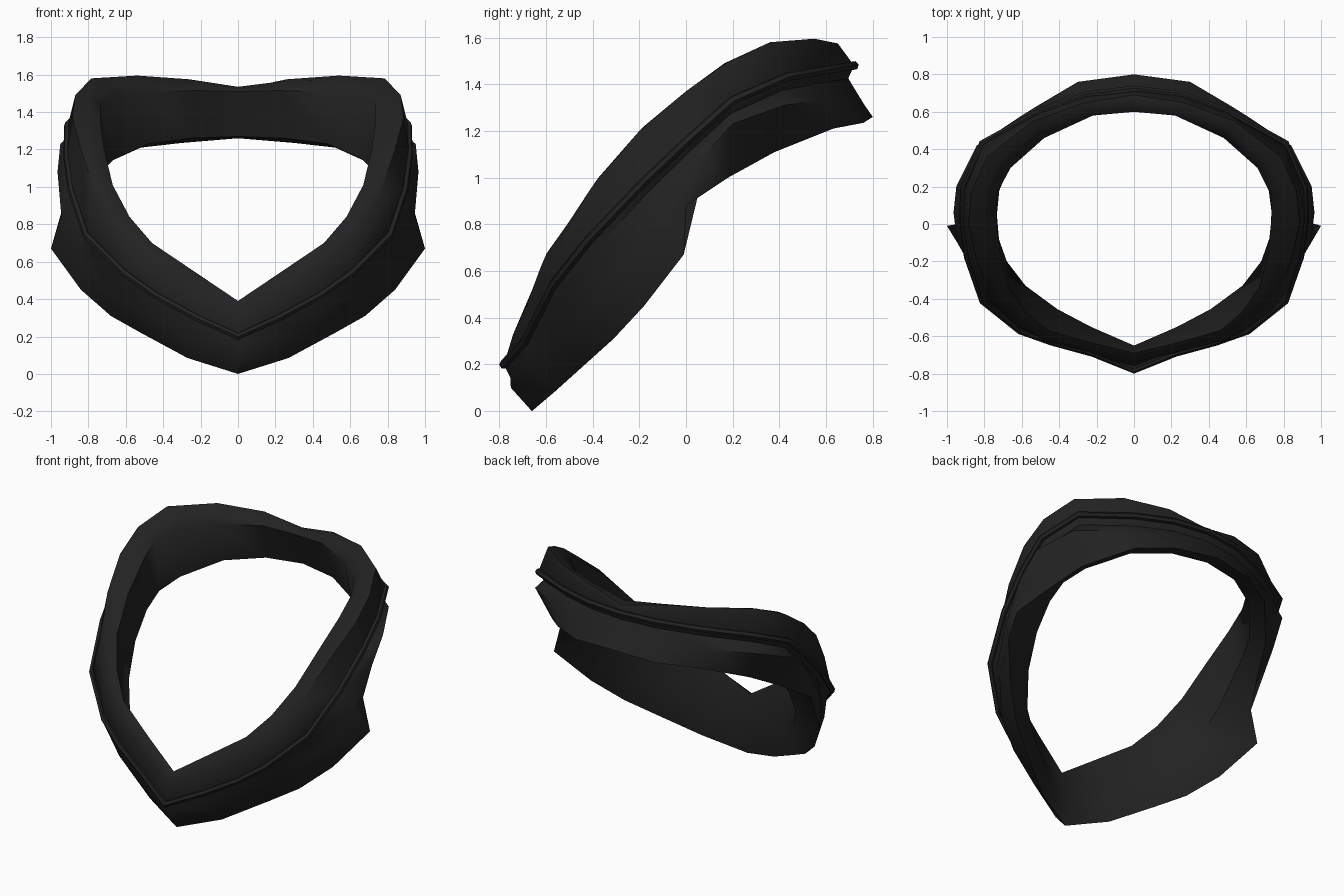
import bpy, bmesh

if "Cube" in bpy.data.objects:
    bpy.data.objects.remove(bpy.data.objects["Cube"])

black = bpy.data.materials.new("black_fabric")
black.diffuse_color = (0.016, 0.016, 0.016, 1)
black.use_nodes = True
black.node_tree.nodes["Principled BSDF"].inputs["Base Color"].default_value = black.diffuse_color

# Guide lines for the right half, each running from front centre to back centre
lining_edge = [(0, -.65, .17), (.23, -.55, .26), (.41, -.455, .36), (.58, -.33, .47),
               (.68, -.2, .65), (.73, -.06, .84), (.735, .07, 1.0), (.72, .18, 1.09),
               (.66, .32, 1.15), (.48, .53, 1.23), (.25, .66, 1.26), (0, .70, 1.27)]
inner_rim = [(0, -.69, .39), (.23, -.635, .545), (.46, -.57, .70), (.58, -.47, .84),
             (.67, -.34, 1.01), (.715, -.16, 1.2), (.735, .03, 1.35), (.735, .16, 1.45),
             (.66, .3, 1.49), (.48, .46, 1.505), (.22, .58, 1.515), (0, .60, 1.51)]
shoulder = [(0, -.74, .33), (.25, -.68, .46), (.48, -.625, .61), (.625, -.54, .73),
            (.755, -.41, .95), (.84, -.2, 1.2), (.885, 0, 1.37), (.87, .17, 1.49),
            (.785, .36, 1.58), (.54, .55, 1.595), (.26, .65, 1.575), (0, .69, 1.52)]
seam = [(0, -.78, .2), (.22, -.69, .3), (.44, -.63, .42), (.61, -.57, .54),
        (.81, -.41, .74), (.89, -.18, .98), (.915, .02, 1.17), (.91, .2, 1.33),
        (.81, .43, 1.43), (.5, .6, 1.46), (.25, .69, 1.475), (0, .72, 1.48)]
fold = [(0, -.75, .1), (.27, -.64, .19), (.5, -.56, .31), (.68, -.46, .43),
        (.83, -.3, .6), (.945, -.1, .85), (.965, .06, 1.08), (.95, .2, 1.23),
        (.84, .42, 1.31), (.6, .58, 1.33), (.3, .71, 1.31), (0, .765, 1.31)]
hem = [(0, -.66, 0), (.27, -.56, .085), (.52, -.41, .22), (.68, -.31, .31),
       (.84, -.18, .45), (1, -.01, .67), (.94, 0, .88), (.84, .18, 1.0),
       (.74, .38, 1.11), (.52, .63, 1.21), (.3, .76, 1.235), (0, .8, 1.26)]

# Rounded top between rim and shoulder, and the groove under the piping
crest = [tuple((u + v) / 2 + d for u, v, d in zip(a, b, (0, 0, .02)))
         for a, b in zip(inner_rim, shoulder)]
groove = [(x * .965, y * .965, z - .055) for x, y, z in seam]


def ring(half):
    """Mirror a half guide line into a closed loop."""
    return half + [(-x, y, z) for x, y, z in half[-2:0:-1]]


def finish(obj, angle):
    obj.data.materials.clear()
    obj.data.materials.append(black)
    bpy.ops.object.select_all(action='DESELECT')
    obj.select_set(True)
    bpy.context.view_layer.objects.active = obj
    bpy.ops.object.shade_smooth_by_angle(angle=angle)


def skin(name, rails):
    """Closed ring whose cross-section passes through all the guide lines."""
    bm = bmesh.new()
    loops = [[bm.verts.new(p) for p in ring(r)] for r in rails]
    n = len(loops[0])
    for k, a in enumerate(loops):
        b = loops[(k + 1) % len(loops)]
        for i in range(n):
            j = (i + 1) % n
            bm.faces.new((a[i], a[j], b[j], b[i]))
    bmesh.ops.recalc_face_normals(bm, faces=bm.faces)
    me = bpy.data.meshes.new(name)
    bm.to_mesh(me)
    bm.free()
    obj = bpy.data.objects.new(name, me)
    bpy.context.collection.objects.link(obj)
    finish(obj, 0.9)


# Collar body: lining, rolled top, outer wall and flared lower flap
skin("collar_body", [lining_edge, inner_rim, crest, shoulder, seam, groove, fold, hem])

# Raised piping along the seam
cu = bpy.data.curves.new("piping", 'CURVE')
cu.dimensions = '3D'
cu.bevel_depth = 0.02
cu.bevel_resolution = 1
pts = ring(seam)
sp = cu.splines.new('POLY')
sp.points.add(len(pts) - 1)
for p, co in zip(sp.points, pts):
    p.co = (*co, 1)
sp.use_cyclic_u = True
pipe = bpy.data.objects.new("piping", cu)
bpy.context.collection.objects.link(pipe)
bpy.ops.object.select_all(action='DESELECT')
pipe.select_set(True)
bpy.context.view_layer.objects.active = pipe
bpy.ops.object.convert(target='MESH')
finish(bpy.context.view_layer.objects.active, 0.9)
